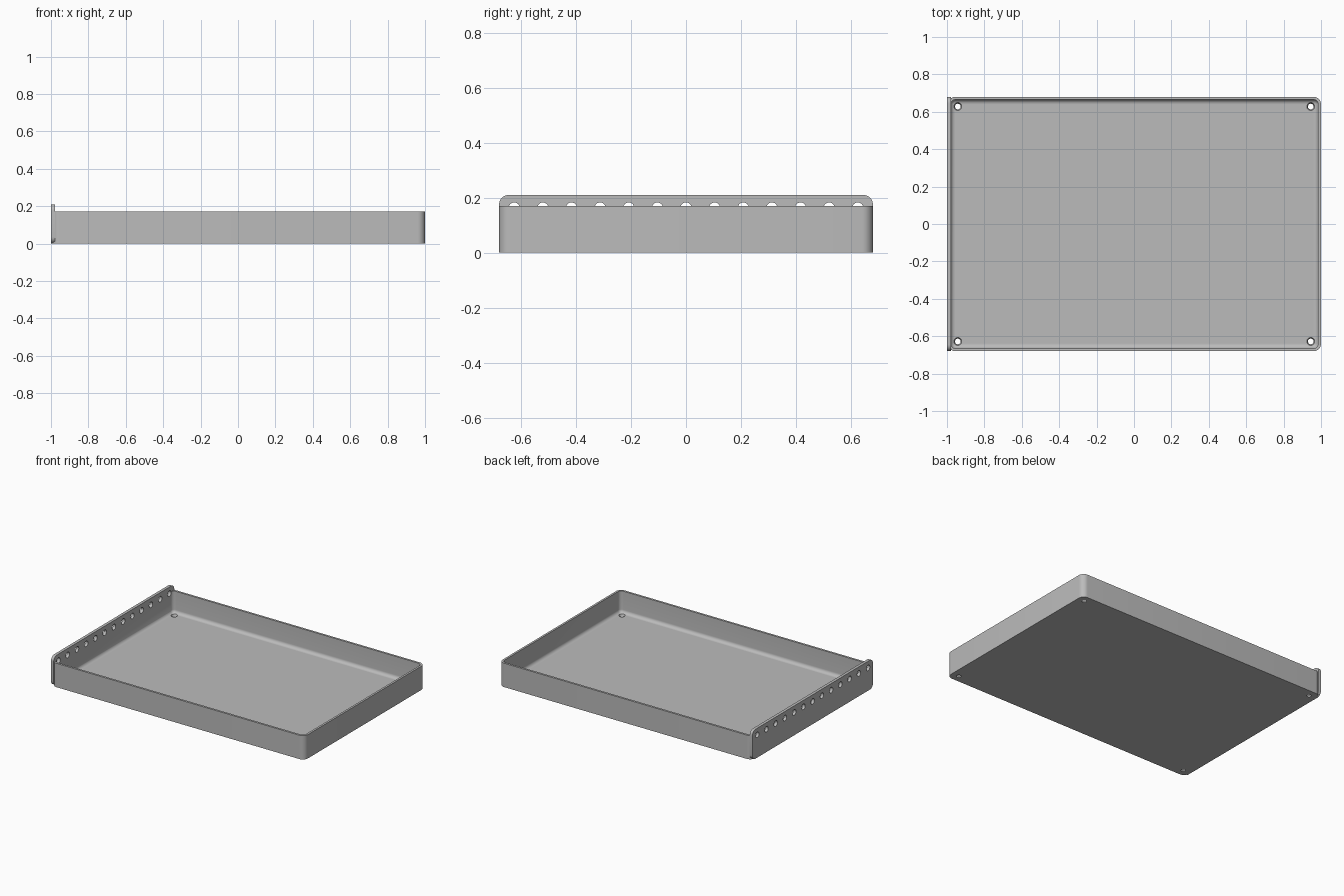
import bpy, bmesh, math
from mathutils import Matrix, Vector

cube = bpy.data.objects.get("Cube")
if cube:
    bpy.data.objects.remove(cube, do_unlink=True)

# Overall sizes
LEFT, RIGHT, HALF_Y = -0.995, 1.0, 0.68
HEIGHT, WALL, FLOOR = 0.17, 0.015, 0.015
CORNER, FILLET = 0.04, 0.024
PLATE_TOP, HOLES = 0.21, 13

grey = bpy.data.materials.new("light grey")
grey.use_nodes = True
colour = (0.5, 0.5, 0.5, 1)
grey.diffuse_color = colour
grey.node_tree.nodes["Principled BSDF"].inputs["Base Color"].default_value = colour


def rounded_rect(u0, u1, v0, v1, radius, steps=8):
    """Counter-clockwise outline with rounded corners."""
    centres = [(u1 - radius, v1 - radius), (u0 + radius, v1 - radius),
               (u0 + radius, v0 + radius), (u1 - radius, v0 + radius)]
    points = []
    for i, (u, v) in enumerate(centres):
        for s in range(steps + 1):
            a = (i + s / steps) * math.pi / 2
            points.append((u + radius * math.cos(a), v + radius * math.sin(a)))
    return points


def loft(name, rings):
    """Join equal rings in order and cap both ends."""
    bm = bmesh.new()
    loops = [[bm.verts.new(p) for p in ring] for ring in rings]
    n = len(loops[0])
    for a, b in zip(loops, loops[1:]):
        for i in range(n):
            j = (i + 1) % n
            bm.faces.new((a[i], a[j], b[j], b[i]))
    bm.faces.new(loops[0][::-1])
    bm.faces.new(loops[-1])
    return finish(name, bm)


def finish(name, bm):
    bmesh.ops.recalc_face_normals(bm, faces=bm.faces)
    mesh = bpy.data.meshes.new(name)
    bm.to_mesh(mesh)
    bm.free()
    mesh.materials.append(grey)
    ob = bpy.data.objects.new(name, mesh)
    bpy.context.collection.objects.link(ob)
    return ob


def boolean(target, tool, operation):
    mod = target.modifiers.new(operation.lower(), "BOOLEAN")
    mod.operation, mod.object, mod.solver = operation, tool, "EXACT"
    bpy.context.view_layer.objects.active = target
    bpy.ops.object.modifier_apply(modifier=mod.name)
    bpy.data.objects.remove(tool, do_unlink=True)


def tray_ring(inset, z):
    outline = rounded_rect(LEFT + inset, RIGHT - inset, -HALF_Y + inset,
                           HALF_Y - inset, CORNER - inset)
    return [(x, y, z) for x, y in outline]


# Tray: outer wall, rim, inner wall and a fillet down to the floor
rings = [tray_ring(0, 0), tray_ring(0, HEIGHT), tray_ring(WALL, HEIGHT)]
for s in range(9):
    a = s / 8 * math.pi / 2
    rings.append(tray_ring(WALL + FILLET * (1 - math.cos(a)),
                           FLOOR + FILLET * (1 - math.sin(a))))
tray = loft("tray", rings)

# Raised mounting plate with rounded corners, merged into the right wall
side = rounded_rect(-HALF_Y, HALF_Y, 0, PLATE_TOP, 0.035)
plate = loft("mounting_plate", [[(x, y, z) for y, z in side] for x in (-1, -0.979)])
boolean(tray, plate, "UNION")

# Row of round holes along the plate
bm = bmesh.new()
for i in range(HOLES):
    y = -0.625 + 1.25 * i / (HOLES - 1)
    place = Matrix.Translation((-0.99, y, 0.163)) @ Matrix.Rotation(math.pi / 2, 4, "Y")
    bmesh.ops.create_cone(bm, cap_ends=True, segments=24, radius1=0.02,
                          radius2=0.02, depth=0.1, matrix=place)
boolean(tray, finish("plate_hole_cutter", bm), "DIFFERENCE")

# Countersunk screw holes in the floor corners
bm = bmesh.new()
for x in (-0.942, 0.945):
    for y in (-0.628, 0.628):
        bmesh.ops.create_cone(bm, cap_ends=True, segments=24, radius1=0.011,
                              radius2=0.027, depth=0.04,
                              matrix=Matrix.Translation((x, y, 0.01)))
boolean(tray, finish("screw_hole_cutter", bm), "DIFFERENCE")

# Smooth the rounded areas, keep the edges crisp
bpy.ops.object.select_all(action="DESELECT")
tray.select_set(True)
bpy.context.view_layer.objects.active = tray
bpy.ops.object.shade_smooth_by_angle(angle=math.radians(30))
